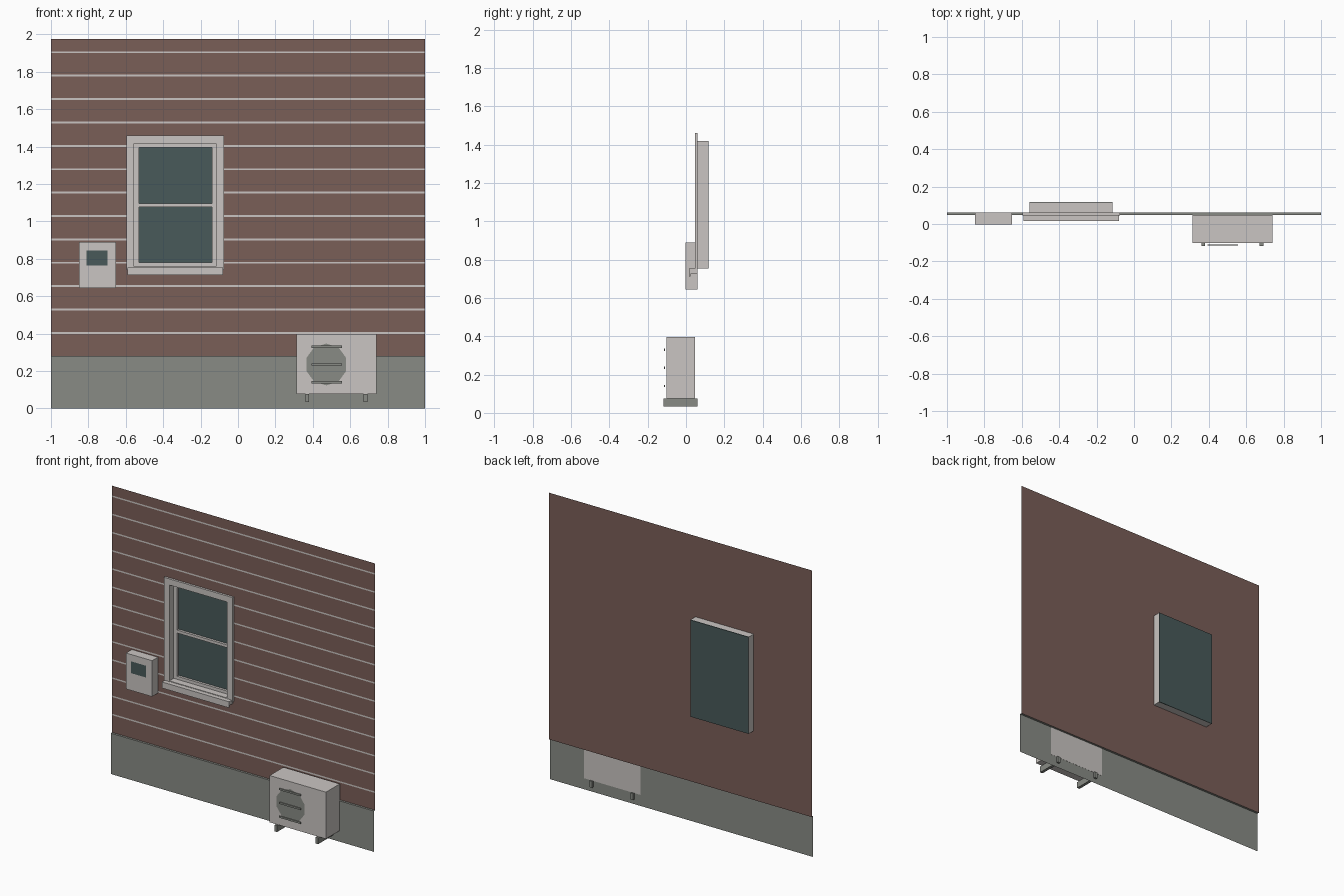
import bpy
import bmesh
import math
from mathutils import Matrix, Vector

cube = bpy.data.objects.get("Cube")
if cube:
    bpy.data.objects.remove(cube, do_unlink=True)


def material(name, rgb):
    m = bpy.data.materials.new(name)
    m.use_nodes = True
    m.diffuse_color = (*rgb, 1)
    m.node_tree.nodes["Principled BSDF"].inputs["Base Color"].default_value = (*rgb, 1)
    return m


BROWN = material("siding brown", (0.195, 0.112, 0.097))
GREY = material("foundation grey", (0.25, 0.26, 0.235))
WHITE = material("off white", (0.59, 0.56, 0.54))
GLASS = material("dark glass", (0.066, 0.1, 0.1))


def finish(name, bm, mat):
    mesh = bpy.data.meshes.new(name)
    bm.to_mesh(mesh)
    bm.free()
    mesh.materials.append(mat)
    obj = bpy.data.objects.new(name, mesh)
    bpy.context.collection.objects.link(obj)
    return obj


def add_box(bm, x, y, z):
    size = Vector((x[1] - x[0], y[1] - y[0], z[1] - z[0]))
    mid = Vector((sum(x), sum(y), sum(z))) / 2
    bmesh.ops.create_cube(bm, size=1, matrix=Matrix.Translation(mid) @ Matrix.Diagonal((*size, 1)))


def box(name, mat, x, y, z):
    bm = bmesh.new()
    add_box(bm, x, y, z)
    return finish(name, bm, mat)


def add_panel(bm, x, y, z):
    # upright rectangle facing the front
    corners = [(x[0], z[0]), (x[1], z[0]), (x[1], z[1]), (x[0], z[1])]
    bm.faces.new([bm.verts.new((a, y, b)) for a, b in corners])


def panel(name, mat, x, y, z):
    bm = bmesh.new()
    add_panel(bm, x, y, z)
    return finish(name, bm, mat)


def frame(name, mat, outer_x, outer_z, inner_x, inner_z, y):
    # four mitre-free bars around an opening
    bm = bmesh.new()
    for x in ((outer_x[0], inner_x[0]), (inner_x[1], outer_x[1])):
        add_box(bm, x, y, outer_z)
    for z in ((outer_z[0], inner_z[0]), (inner_z[1], outer_z[1])):
        add_box(bm, inner_x, y, z)
    return finish(name, bm, mat)


WALL_Y, BASE_Y = 0.062, 0.047
WALL_X, WALL_Z = (-1, 1), (0.28, 1.975)
HOLE_X, HOLE_Z = (-0.558, -0.115), (0.755, 1.42)
CASING_X, CASING_Z = (-0.596, -0.074), (0.74, 1.46)

# Siding wall with the window opening
bm = bmesh.new()
add_panel(bm, (WALL_X[0], HOLE_X[0]), WALL_Y, WALL_Z)
add_panel(bm, (HOLE_X[1], WALL_X[1]), WALL_Y, WALL_Z)
add_panel(bm, HOLE_X, WALL_Y, (WALL_Z[0], HOLE_Z[0]))
add_panel(bm, HOLE_X, WALL_Y, (HOLE_Z[1], WALL_Z[1]))
bmesh.ops.remove_doubles(bm, verts=bm.verts, dist=0.0001)
finish("siding_wall", bm, BROWN)

# Pale seams between the boards, interrupted by the window
bm = bmesh.new()
for i in range(13):
    z = 0.404 + 0.125 * i
    spans = [WALL_X]
    if CASING_Z[0] < z < CASING_Z[1]:
        spans = [(WALL_X[0], CASING_X[0]), (CASING_X[1], WALL_X[1])]
    for span in spans:
        add_panel(bm, span, WALL_Y - 0.002, (z - 0.005, z + 0.005))
finish("siding_seams", bm, WHITE)

# Foundation with a narrow ledge under the siding
bm = bmesh.new()
profile = [(BASE_Y, 0), (BASE_Y, WALL_Z[0]), (WALL_Y, WALL_Z[0])]
rows = [[bm.verts.new((x, y, z)) for x in WALL_X] for y, z in profile]
for low, high in zip(rows, rows[1:]):
    bm.faces.new((low[0], low[1], high[1], high[0]))
finish("foundation", bm, GREY)

# Window
frame("window_casing", WHITE, CASING_X, CASING_Z, HOLE_X, HOLE_Z, (0.046, WALL_Y - 0.001))
LINING_X, LINING_Z = (-0.555, -0.118), (0.758, 1.417)
frame("window_lining", WHITE, HOLE_X, HOLE_Z, LINING_X, LINING_Z, (0.048, 0.116))
frame("window_sash", WHITE, LINING_X, LINING_Z, (-0.529, -0.138), (0.779, 1.395), (0.095, 0.112))
box("meeting_rail", WHITE, (-0.529, -0.138), (0.095, 0.112), (1.076, 1.096))
box("window_glass", GLASS, HOLE_X, (0.112, 0.118), HOLE_Z)
box("window_sill", WHITE, (-0.59, -0.08), (0.016, 0.061), (0.726, 0.754))
box("sill_drip_edge", WHITE, (-0.59, -0.08), (0.016, 0.024), (0.712, 0.726))

# Meter box
box("meter_box", WHITE, (-0.85, -0.652), (-0.002, WALL_Y - 0.001), (0.643, 0.89))
panel("meter_window", GLASS, (-0.81, -0.698), -0.004, (0.763, 0.844))

# Outdoor cooling unit
box("cooling_unit", WHITE, (0.312, 0.74), (-0.102, BASE_Y + 0.001), (0.076, 0.397))
bm = bmesh.new()
place = Matrix.Translation((0.472, -0.104, 0.235)) @ Matrix.Rotation(math.pi / 2, 4, "X")
bmesh.ops.create_circle(bm, cap_ends=True, segments=10, radius=0.112, matrix=place)
finish("fan_opening", bm, GREY)
for i in range(3):
    z = 0.14 + 0.095 * i
    box(f"fan_slat_{i + 1}", GREY, (0.394, 0.555), (-0.115, -0.109), (z - 0.006, z + 0.006))
for side, x in (("right", 0.37), ("left", 0.682)):
    box(f"{side}_bracket", GREY, (x - 0.01, x + 0.01), (-0.118, 0.06), (0.033, 0.076))
